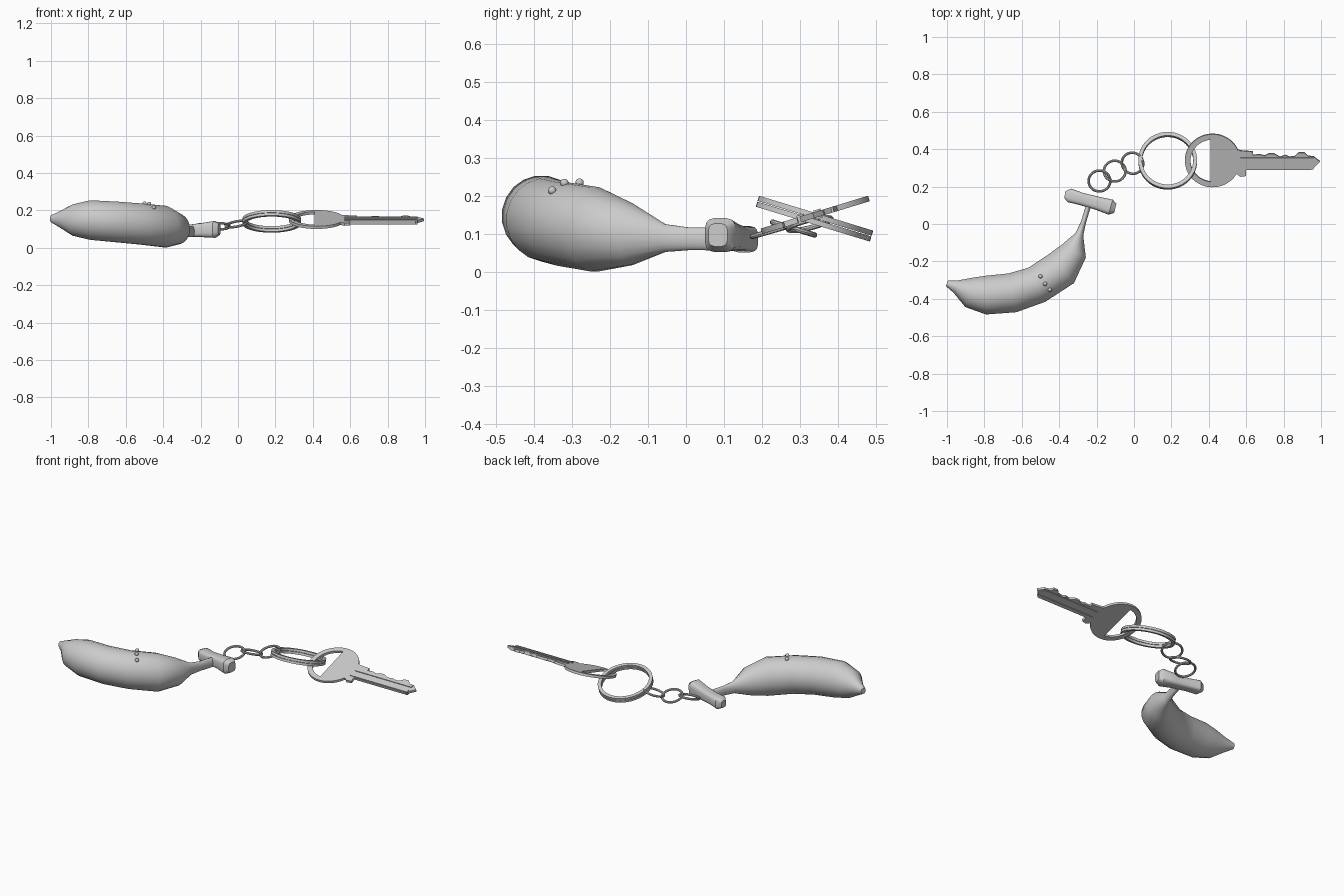
import bpy, bmesh, math
from mathutils import Vector, Matrix

if "Cube" in bpy.data.objects:
    bpy.data.objects.remove(bpy.data.objects["Cube"])


def finish(name, bm, angle=35):
    bmesh.ops.recalc_face_normals(bm, faces=bm.faces[:])
    me = bpy.data.meshes.new(name)
    bm.to_mesh(me)
    bm.free()
    ob = bpy.data.objects.new(name, me)
    bpy.context.collection.objects.link(ob)
    smooth(ob, angle)
    return ob


def smooth(ob, angle=35):
    bpy.ops.object.select_all(action='DESELECT')
    bpy.context.view_layer.objects.active = ob
    ob.select_set(True)
    bpy.ops.object.shade_smooth_by_angle(angle=math.radians(angle))


def loft(name, stations, sides=20, power=1.0, angle=35):
    """stations: x, y, z, half width (in plan), half height"""
    bm = bmesh.new()
    rings = []
    for i, (x, y, z, w, h) in enumerate(stations):
        a, b = stations[max(i - 1, 0)], stations[min(i + 1, len(stations) - 1)]
        t = Vector((b[0] - a[0], b[1] - a[1], 0)).normalized()
        side = Vector((-t.y, t.x, 0))
        ring = []
        for k in range(sides):
            u = 2 * math.pi * (k + 0.5) / sides
            c, s = math.cos(u), math.sin(u)
            c = math.copysign(abs(c) ** power, c)
            s = math.copysign(abs(s) ** power, s)
            ring.append(bm.verts.new(Vector((x, y, z)) + side * c * w + Vector((0, 0, s * h))))
        rings.append(ring)
    for r0, r1 in zip(rings, rings[1:]):
        for k in range(sides):
            n = (k + 1) % sides
            bm.faces.new((r0[k], r0[n], r1[n], r1[k]))
    bm.faces.new(rings[0])
    bm.faces.new(rings[-1])
    return finish(name, bm, angle)


def revolve(name, section, loc, rx, ry=0.0, segs=48):
    """closed (radius, height) section swept round a tilted axis"""
    m = Matrix.Translation(loc) @ Matrix.Rotation(math.radians(rx), 4, 'X') @ Matrix.Rotation(math.radians(ry), 4, 'Y')
    bm = bmesh.new()
    rows = []
    for i in range(segs):
        a = 2 * math.pi * i / segs
        rows.append([bm.verts.new(m @ Vector((r * math.cos(a), r * math.sin(a), z))) for r, z in section])
    for i in range(segs):
        p, q = rows[i], rows[(i + 1) % segs]
        for k in range(len(section)):
            n = (k + 1) % len(section)
            bm.faces.new((p[k], q[k], q[n], p[n]))
    return finish(name, bm)


# Banana body tapering into the stem
loft("banana", [
    (-1.0, -0.318, 0.155, 0.016, 0.018),
    (-0.95, -0.335, 0.152, 0.037, 0.045),
    (-0.88, -0.365, 0.148, 0.083, 0.085),
    (-0.79, -0.380, 0.148, 0.105, 0.107),
    (-0.65, -0.368, 0.138, 0.107, 0.110),
    (-0.52, -0.325, 0.127, 0.103, 0.111),
    (-0.39, -0.240, 0.113, 0.104, 0.112),
    (-0.322, -0.145, 0.100, 0.074, 0.082),
    (-0.292, -0.055, 0.090, 0.022, 0.037),
    (-0.270, 0.010, 0.088, 0.014, 0.030),
    (-0.240, 0.110, 0.087, 0.014, 0.030)])

# Boxy crosspiece at the end of the stem
loft("stem_end", [
    (-0.370, 0.157, 0.087, 0.018, 0.022),
    (-0.345, 0.153, 0.087, 0.038, 0.035),
    (-0.285, 0.135, 0.089, 0.034, 0.032),
    (-0.200, 0.112, 0.094, 0.036, 0.037),
    (-0.125, 0.090, 0.098, 0.042, 0.045),
    (-0.100, 0.084, 0.098, 0.026, 0.030)], sides=16, power=0.55)

# Freckles on top of the banana
for i, (x, y, z) in enumerate([(-0.50, -0.28, 0.236), (-0.475, -0.32, 0.235), (-0.45, -0.352, 0.215)]):
    bm = bmesh.new()
    bmesh.ops.create_uvsphere(bm, u_segments=12, v_segments=8, radius=0.011,
                              matrix=Matrix.Translation((x, y, z)))
    finish(f"freckle_{i + 1}", bm)

# Small round chain links
wire = [(0.058 + 0.007 * math.cos(k * math.pi / 4), 0.007 * math.sin(k * math.pi / 4)) for k in range(8)]
for i, (x, y, z, rx, ry) in enumerate([(-0.185, 0.23, 0.110, 16, 0),
                                       (-0.103, 0.283, 0.115, -17, 0),
                                       (-0.008, 0.325, 0.127, 14, -10)]):
    revolve(f"chain_link_{i + 1}", wire, (x, y, z), rx, ry, 32)

# Split ring: two flat coils, one over the other
for i, z in enumerate((-0.008, 0.008)):
    coil = [(r, z + dz) for r, dz in ((0.137, -0.007), (0.157, -0.007), (0.157, 0.007), (0.137, 0.007))]
    revolve(f"split_ring_coil_{i + 1}", coil, (0.18, 0.338, 0.141), -17)

# Key: flat outline with a D-shaped hole, extruded
KEY = (0.42, 0.34, 0.151)
TILT = math.radians(17)


def arc(r, a0, a1, n):
    return [(r * math.cos(math.radians(a0 + (a1 - a0) * i / n)),
             r * math.sin(math.radians(a0 + (a1 - a0) * i / n))) for i in range(n + 1)]


def plate(name, outlines, depth):
    cu = bpy.data.curves.new(name, 'CURVE')
    cu.dimensions, cu.fill_mode, cu.extrude = '2D', 'BOTH', depth / 2
    for pts in outlines:
        sp = cu.splines.new('POLY')
        sp.points.add(len(pts) - 1)
        for p, (x, y) in zip(sp.points, pts):
            p.co = (x, y, 0, 1)
        sp.use_cyclic_u = True
    ob = bpy.data.objects.new(name, cu)
    bpy.context.collection.objects.link(ob)
    ob.location, ob.rotation_euler = KEY, (TILT, 0, 0)
    bpy.ops.object.select_all(action='DESELECT')
    bpy.context.view_layer.objects.active = ob
    ob.select_set(True)
    bpy.ops.object.convert(target='MESH')
    smooth(bpy.context.view_layer.objects.active, 25)


blade = [(0.15, -0.09), (0.18, -0.085), (0.18, -0.05), (0.53, -0.05), (0.575, -0.005),
         (0.54, 0.022), (0.51, 0.025), (0.49, 0.045), (0.46, 0.045), (0.44, 0.024), (0.41, 0.02),
         (0.39, 0.03), (0.36, 0.02), (0.33, 0.038), (0.30, 0.038), (0.28, 0.027), (0.25, 0.034),
         (0.215, 0.03), (0.215, 0.05), (0.15, 0.055)]
plate("key", [arc(0.148, 24, 330, 44) + blade, arc(0.118, 95, 265, 24)], 0.015)

# Ridges along both faces of the blade
for i, y in enumerate((-0.038, 0.008)):
    plate(f"key_ridge_{i + 1}", [[(0.15, y - 0.010), (0.54, y - 0.010), (0.54, y + 0.010), (0.15, y + 0.010)]], 0.024)
